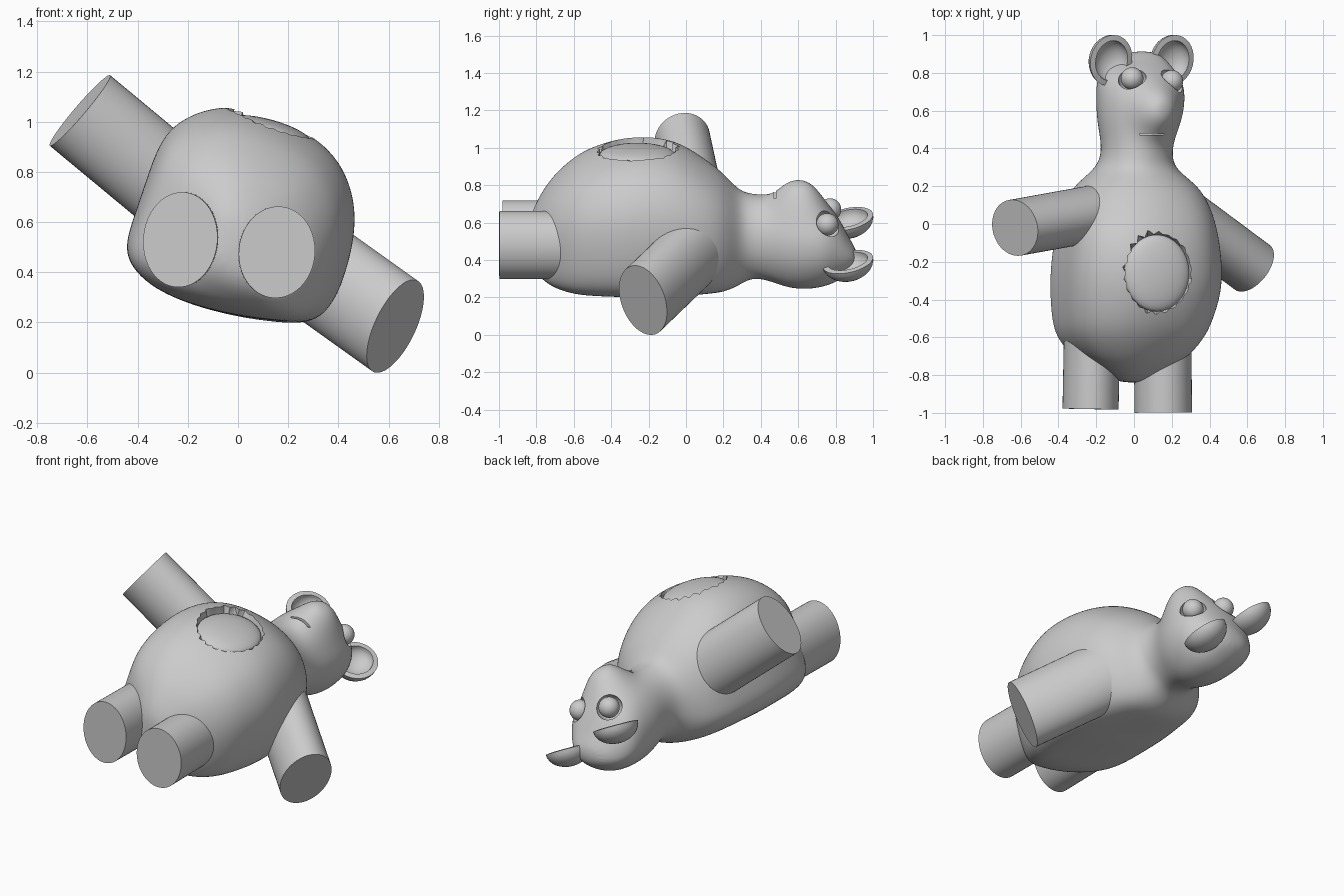
import bpy, bmesh, math, random
from mathutils import Vector, Matrix

random.seed(4)
scene_cube = bpy.data.objects.get("Cube")
if scene_cube:
    bpy.data.objects.remove(scene_cube)

grey = bpy.data.materials.new("plain grey")
grey.use_nodes = True
grey.diffuse_color = (0.6, 0.6, 0.6, 1)
grey.node_tree.nodes["Principled BSDF"].inputs["Base Color"].default_value = (0.6, 0.6, 0.6, 1)
TILT = Matrix.Rotation(math.radians(28), 4, 'Y')


def finish(name, bm):
    """Turn a bmesh into a named, coloured object."""
    bmesh.ops.recalc_face_normals(bm, faces=bm.faces)
    mesh = bpy.data.meshes.new(name)
    bm.to_mesh(mesh)
    bm.free()
    mesh.materials.append(grey)
    obj = bpy.data.objects.new(name, mesh)
    bpy.context.collection.objects.link(obj)
    return obj


def activate(obj):
    bpy.ops.object.select_all(action='DESELECT')
    obj.select_set(True)
    bpy.context.view_layer.objects.active = obj


def smooth(obj, degrees=40):
    activate(obj)
    bpy.ops.object.shade_smooth_by_angle(angle=math.radians(degrees))
    return obj


def apply(obj, kind, **settings):
    activate(obj)
    mod = obj.modifiers.new(kind.title(), kind)
    for key, value in settings.items():
        setattr(mod, key, value)
    bpy.ops.object.modifier_apply(modifier=mod.name)


def loft(rings):
    """Skin a list of closed rings and cap both ends."""
    bm = bmesh.new()
    loops = [[bm.verts.new(p) for p in ring] for ring in rings]
    for a, b in zip(loops, loops[1:]):
        for i in range(len(a)):
            j = (i + 1) % len(a)
            bm.faces.new((a[i], a[j], b[j], b[i]))
    bm.faces.new(loops[0])
    bm.faces.new(loops[-1])
    return bm


def ball(name, place, radii):
    """Ellipsoid placed by a matrix."""
    bm = bmesh.new()
    bmesh.ops.create_uvsphere(bm, u_segments=32, v_segments=18, radius=1)
    bm.transform(place @ Matrix.Diagonal((*radii, 1)))
    return finish(name, bm)


def limb(name, tip, root, long_axis, long_r, short_r):
    """Oval cylinder from the flat tip to a root inside the body."""
    tip, root = Vector(tip), Vector(root)
    u = Vector(long_axis).normalized()
    v = (tip - root).normalized().cross(u)
    angles = [math.tau * i / 48 for i in range(48)]
    oval = [u * long_r * math.cos(a) + v * short_r * math.sin(a) for a in angles]
    return smooth(finish(name, loft([[c + p for p in oval] for c in (tip, root)])))


def cut(obj, cutter):
    cutter.hide_render = True
    apply(obj, 'BOOLEAN', operation='DIFFERENCE', solver='EXACT', object=cutter)
    bpy.data.objects.remove(cutter)


# Torso cross-section: domed belly above a flat, tilted back
outline = [(.465, .62), (.43, .78), (.35, .9), (.2, .995), (.05, 1.05), (-.1, 1.055),
           (-.275, .975), (-.34, .78), (-.4, .6), (-.44, .46), (-.3, .32), (-.05, .24),
           (.15, .21), (.34, .2), (.43, .42)]
shape = [Vector(((x - .0125) / .4525, (z - .63) / .43)) for x, z in outline]

# Body stations from seat to crown: y, then x range, then z range
stations = [
    (-.84, -.07, .05, .42, .6), (-.81, -.14, .12, .34, .69), (-.76, -.22, .2, .29, .78),
    (-.7, -.335, .29, .25, .86), (-.6, -.42, .375, .22, .95), (-.5, -.445, .42, .21, 1.005),
    (-.35, -.455, .465, .205, 1.05), (-.2, -.45, .465, .2, 1.06), (-.05, -.425, .445, .205, 1.035),
    (.08, -.395, .41, .21, .955), (.2, -.33, .345, .22, .865), (.28, -.22, .23, .26, .77),
    (.35, -.175, .2, .305, .75), (.44, -.175, .21, .29, .745), (.54, -.195, .25, .25, .75),
    (.64, -.2, .27, .24, .75), (.74, -.2, .265, .255, .715), (.81, -.18, .22, .285, .64),
    (.87, -.12, .17, .32, .52), (.915, -.03, .11, .37, .45)]
rings = []
for y, x0, x1, z0, z1 in stations:
    w = min(1, max(0, y / .3))
    ring = []
    for p in shape:
        q = p.lerp(p.normalized(), w) * 1.028
        ring.append(((x0 + x1) / 2 + q.x * (x1 - x0) / 2, y, (z0 + z1) / 2 + q.y * (z1 - z0) / 2))
    rings.append(ring)
body = finish("body_and_head", loft(rings))
apply(body, 'SUBSURF', levels=3)

# Broad, rounded muzzle swelling out of the face
muzzle, forward = Vector((.14, .605, .72)), Vector((.25, 0, .97))
for v in body.data.vertices:
    reach = (v.co - muzzle).length / .135
    v.co += forward * .095 * math.exp(-reach ** 2.8)

# Ragged, shallow tummy recess around a domed oval patch
oval, ragged = [], []
for i in range(44):
    a = math.tau * i / 44
    r = random.uniform(1.04, 1.2) if i % 2 else 1.02
    oval.append(Vector((.178 * math.cos(a), .203 * math.sin(a), 0)))
    ragged.append(oval[-1] * r)
lean = Matrix.Translation((.12, -.26, .96)) @ Matrix.Rotation(math.radians(15), 4, 'Y')
levels = [(oval, 0), (ragged, .04), (ragged, .3)]
cut(body, finish("tummy_cutter", loft([[lean @ (p + Vector((0, 0, h))) for p in ring]
                                       for ring, h in levels])))
smooth(ball("tummy_patch", lean, (.178, .203, .05)))

# Mouth slit
bm = bmesh.new()
bmesh.ops.create_cube(bm, size=1)
bm.transform(Matrix.Translation((.1, .475, .785)) @ Matrix.Diagonal((.14, .01, .11, 1)))
cut(body, finish("mouth_cutter", bm))

# Eyes in round sockets
for side, place in (("right", (-.01, .77, .67)), ("left", (.2, .755, .59))):
    spot = Matrix.Translation(place)
    cut(body, ball(side + "_socket_cutter", spot, (.075, .075, .075)))
    smooth(ball(side + "_eye", spot, (.06, .06, .06)))
smooth(body)

# Cupped ears, hollow side up
for side, place in (("right", (-.12, .865, .62)), ("left", (.205, .865, .39))):
    bm = bmesh.new()
    bmesh.ops.create_uvsphere(bm, u_segments=32, v_segments=16, radius=1)
    bmesh.ops.delete(bm, geom=[v for v in bm.verts if v.co.z > .01], context='VERTS')
    bm.transform(Matrix.Translation(place) @ TILT @ Matrix.Rotation(.2, 4, 'X')
                 @ Matrix.Diagonal((.125, .138, .1, 1)))
    ear = finish(side + "_ear", bm)
    apply(ear, 'SOLIDIFY', thickness=.03, offset=-1)
    smooth(ear, 50)

# Oval limbs with flat ends
limb("right_leg", (-.23, -.98, .53), (-.22, -.45, .53), (.1, 0, 1), .19, .148)
limb("left_leg", (.155, -.998, .48), (.15, -.45, .48), (.1, 0, 1), .183, .152)
limb("right_arm", (-.63, -.02, 1.045), (-.13, .07, .63), (.65, 0, .76), .185, .15)
limb("left_arm", (.627, -.23, .185), (.13, .14, .54), (.42, -.19, 1), .204, .15)
